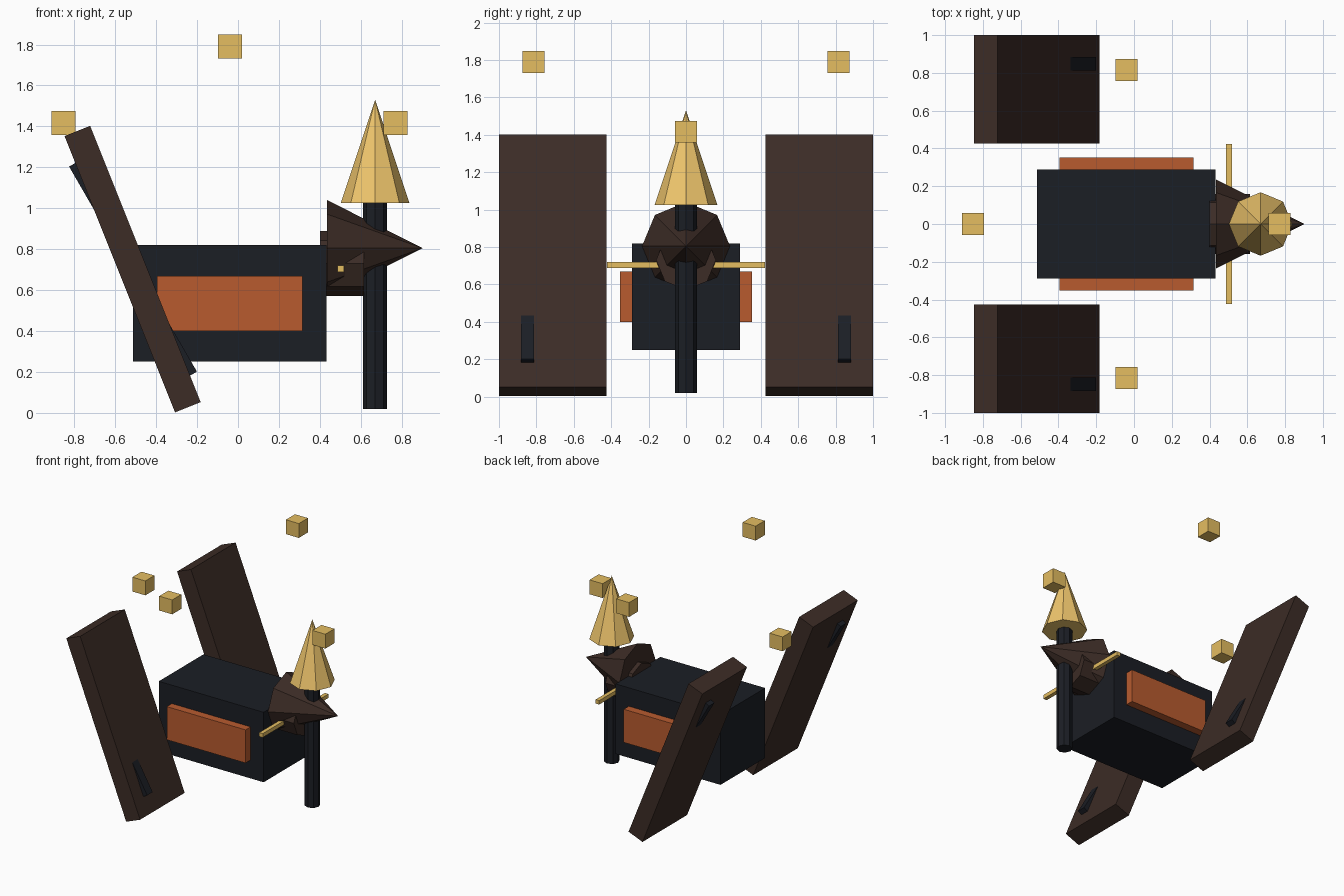
import bpy
from math import radians, pi
from mathutils import Matrix

if "Cube" in bpy.data.objects:
    bpy.data.objects.remove(bpy.data.objects["Cube"])


def material(name, rgb):
    m = bpy.data.materials.new(name)
    m.diffuse_color = (*rgb, 1)
    m.use_nodes = True
    m.node_tree.nodes["Principled BSDF"].inputs["Base Color"].default_value = m.diffuse_color
    return m


NAVY = material("dark_navy", (0.011, 0.013, 0.018))
BROWN = material("dark_brown", (0.045, 0.025, 0.019))
ORANGE = material("burnt_orange", (0.48, 0.105, 0.028))
GOLD = material("gold", (0.78, 0.51, 0.12))
FLAME = material("flame_gold", (0.86, 0.56, 0.15))


def finish(name, mat):
    o = bpy.context.object
    o.name = name
    o.data.materials.append(mat)
    return o


def box(name, center, size, mat, tilt=0):
    bpy.ops.mesh.primitive_cube_add(size=1, location=center,
                                    rotation=(0, radians(tilt), 0))
    bpy.context.object.scale = size
    return finish(name, mat)


def cone(name, start, length, r1, r2, mat, along_x=False):
    """Eight-sided cone or prism from start, pointing up or along +x."""
    bpy.ops.mesh.primitive_cone_add(vertices=8, radius1=r1, radius2=r2, depth=length)
    o = finish(name, mat)
    o.data.transform(Matrix.Translation((0, 0, length / 2)))
    if along_x:
        o.data.transform(Matrix.Rotation(pi / 2, 4, 'Y'))
    o.location = start
    return o


# Body
box("body", (-0.04, 0, 0.535), (0.945, 0.575, 0.57), NAVY)

# Head, lower jaw and cross bar
cone("head", (0.435, 0, 0.805), 0.467, 0.235, 0, BROWN, True)
cone("jaw", (0.40, 0, 0.73), 0.215, 0.16, 0.16, BROWN, True)
box("cross_bar", (0.503, 0, 0.705), (0.032, 0.845, 0.032), GOLD)

# Torch pole and flame
cone("pole", (0.67, 0, 0.02), 1.01, 0.058, 0.058, NAVY)
cone("flame", (0.67, 0, 1.025), 0.505, 0.168, 0, FLAME)

# Mirrored side parts
for side, s in (("left", 1), ("right", -1)):
    box(f"side_panel_{side}", (-0.04, s * 0.315, 0.535), (0.71, 0.075, 0.27), ORANGE)
    box(f"wing_{side}", (-0.515, s * 0.713, 0.7025), (0.135, 0.574, 1.454), BROWN, -21.8)
    box(f"wing_rib_{side}", (-0.513, s * 0.848, 0.7025), (0.04, 0.07, 1.18), NAVY, -30)

# Floating cubes
for i, p in enumerate([(-0.04, 0.815, 1.79), (-0.04, -0.815, 1.79),
                       (-0.853, 0, 1.416), (0.77, 0, 1.416)]):
    box(f"floating_cube_{i + 1}", p, (0.117, 0.117, 0.117), GOLD)
